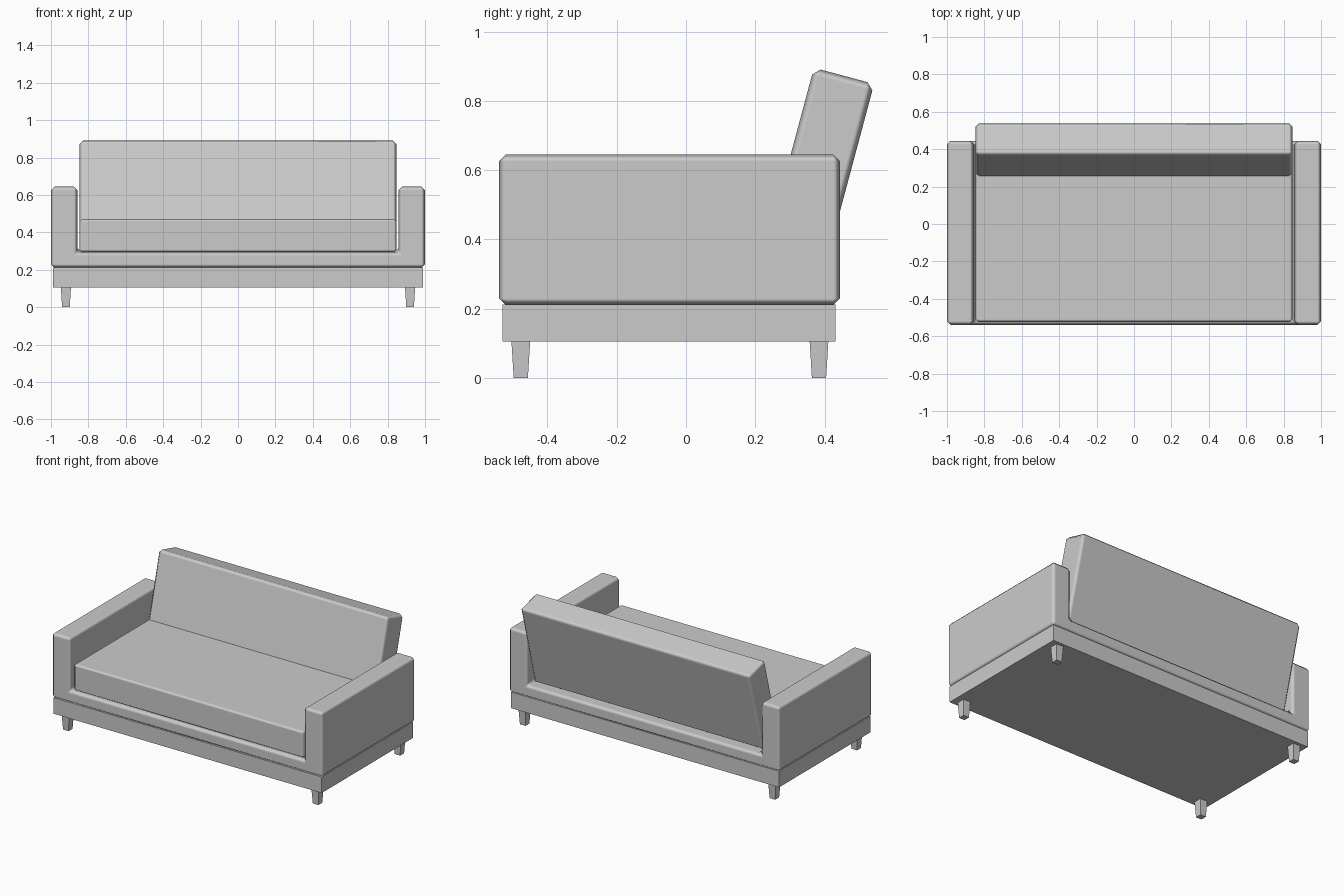
import bpy, bmesh, math
from mathutils import Matrix

cube = bpy.data.objects.get("Cube")
if cube:
    bpy.data.objects.remove(cube, do_unlink=True)

grey = bpy.data.materials.new("soft_grey")
grey.use_nodes = True
grey.diffuse_color = (0.6, 0.6, 0.6, 1)
grey.node_tree.nodes["Principled BSDF"].inputs["Base Color"].default_value = grey.diffuse_color


def finish(name, bm, bevel=0):
    """Turn a bmesh into an object, with softly shaded chamfers if asked."""
    bmesh.ops.recalc_face_normals(bm, faces=bm.faces)
    mesh = bpy.data.meshes.new(name)
    bm.to_mesh(mesh)
    bm.free()
    obj = bpy.data.objects.new(name, mesh)
    bpy.context.collection.objects.link(obj)
    mesh.materials.append(grey)
    if bevel:
        mod = obj.modifiers.new("chamfer", 'BEVEL')
        mod.width = bevel
        mod.segments = 1
        mod.limit_method = 'ANGLE'
        mod.harden_normals = True
        for face in mesh.polygons:
            face.use_smooth = True
    return obj


def box(name, low, high, bevel=0, taper=1):
    bm = bmesh.new()
    bmesh.ops.create_cube(bm, size=1)
    for v in bm.verts:
        scale = taper if v.co.z < 0 else 1
        for i in range(3):
            k = scale if i < 2 else 1
            v.co[i] = (low[i] + high[i]) / 2 + v.co[i] * k * (high[i] - low[i])
    return finish(name, bm, bevel)


# Upholstered frame: U-shaped profile with both arms, extruded front to back
half = [(0.858, 0.295), (0.858, 0.645), (1, 0.645), (1, 0.21)]
outline = half + [(-x, z) for x, z in reversed(half)]
bm = bmesh.new()
front = bm.faces.new([bm.verts.new((x, -0.54, z)) for x, z in outline])
ext = bmesh.ops.extrude_face_region(bm, geom=[front])
bmesh.ops.translate(bm, vec=(0, 0.985, 0),
                    verts=[g for g in ext["geom"] if isinstance(g, bmesh.types.BMVert)])
finish("arm_frame", bm, 0.02)

# Plinth under the frame
box("base", (-0.988, -0.53, 0.105), (0.988, 0.432, 0.212))

# Seat cushion
box("seat_cushion", (-0.848, -0.525, 0.293), (0.848, 0.28, 0.472), 0.015)

# Back cushion, leaning backwards
back = box("back_cushion", (-0.848, -0.09, -0.287), (0.848, 0.09, 0.287), 0.02)
back.data.transform(Matrix.Translation((0, 0.382, 0.595))
                    @ Matrix.Rotation(math.radians(-15), 4, 'X'))

# Four tapered legs
for side, x in (("left", 0.92), ("right", -0.92)):
    for end, y in (("front", -0.477), ("back", 0.384)):
        box(f"{end}_{side}_leg", (x - 0.027, y - 0.027, 0), (x + 0.027, y + 0.027, 0.106), taper=0.76)
